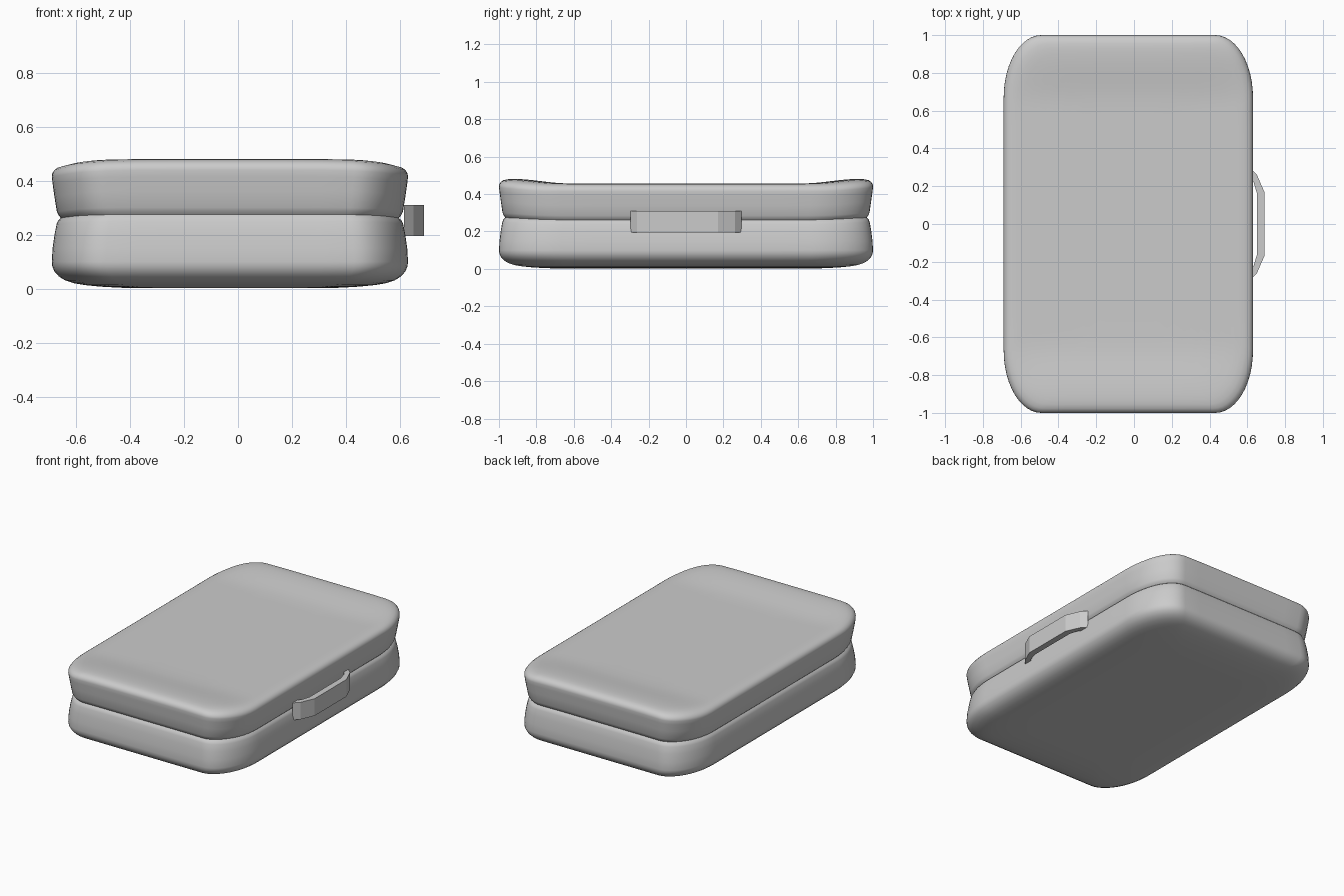
import bpy, bmesh, math

if "Cube" in bpy.data.objects:
    bpy.data.objects.remove(bpy.data.objects["Cube"])

HX, HY, CX = 0.66, 1.0, -0.03   # case half sizes and x offset
RX, RY = 0.20, 0.33             # plan corner radii


def smoothstep(a, b, v):
    t = min(1, max(0, (v - a) / (b - a)))
    return t * t * (3 - 2 * t)


def outline():
    # rounded rectangle with elliptical corners and subdivided straight sides
    corners = []
    for k, (sx, sy) in enumerate([(1, 1), (-1, 1), (-1, -1), (1, -1)]):
        for i in range(13):
            a = math.pi / 2 * (k + i / 12)
            corners.append((sx * (HX - RX) + RX * math.cos(a),
                            sy * (HY - RY) + RY * math.sin(a), i == 12))
    pts = []
    for i, (x, y, last) in enumerate(corners):
        pts.append((x, y))
        if last:
            nx, ny, _ = corners[(i + 1) % len(corners)]
            pts += [(x + (nx - x) * t / 8, y + (ny - y) * t / 8) for t in range(1, 8)]
    return pts


def finish(bm, name, angle):
    bmesh.ops.recalc_face_normals(bm, faces=bm.faces)
    me = bpy.data.meshes.new(name)
    bm.to_mesh(me)
    bm.free()
    ob = bpy.data.objects.new(name, me)
    bpy.context.collection.objects.link(ob)
    if angle:
        bpy.ops.object.select_all(action='DESELECT')
        ob.select_set(True)
        bpy.context.view_layer.objects.active = ob
        bpy.ops.object.shade_smooth_by_angle(angle=math.radians(angle))
    return ob


# Case body: lofted rings (inset, height), pinched at the seam, ends of lid raised
profile = [
    (0.45, 0.002), (0.33, 0.002), (0.25, 0.004), (0.18, 0.008), (0.12, 0.014),
    (0.08, 0.021), (0.05, 0.031), (0.027, 0.045), (0.01, 0.064), (0.002, 0.083),
    (0, 0.10), (0.003, 0.15), (0.010, 0.20), (0.018, 0.24), (0.024, 0.253),
    (0.034, 0.262), (0.026, 0.271), (0.019, 0.285), (0.010, 0.34), (0.003, 0.39),
    (0, 0.415), (0.002, 0.428), (0.010, 0.440), (0.023, 0.449), (0.045, 0.454),
    (0.07, 0.456), (0.10, 0.456), (0.14, 0.456), (0.18, 0.456), (0.23, 0.456),
    (0.28, 0.456), (0.34, 0.456), (0.42, 0.456), (0.50, 0.456)]
bm = bmesh.new()
rings = []
for d, z in profile:
    ring = []
    for px, py in outline():
        x, y = px * (HX - d) / HX, py * (HY - d) / HY
        w = min(1, max(0, (z - 0.15) / 0.2))
        lift = 0.025 * smoothstep(0.62, 0.92, abs(y)) * max(0, 1 - (abs(x) / HX) ** 6)
        ring.append(bm.verts.new((CX + x, y, z + w * lift)))
    rings.append(ring)
for a, b in zip(rings, rings[1:]):
    for i in range(len(a)):
        j = (i + 1) % len(a)
        bm.faces.new((a[i], a[j], b[j], b[i]))
bm.faces.new(rings[0])
bm.faces.new(rings[-1])
finish(bm, "case_body", 40)

# Carry handle: mirrored flat-faced strap, extruded in z
half = [((0.615, 0.298), (0.615, 0.245)), ((0.65, 0.262), (0.632, 0.225)),
        ((0.69, 0.17), (0.65, 0.165))]
path = half + [((o[0], -o[1]), (i[0], -i[1])) for o, i in reversed(half)]
bm = bmesh.new()
sections = [[bm.verts.new((*p, z)) for p, z in
             ((o, 0.195), (o, 0.31), (i, 0.31), (i, 0.195))] for o, i in path]
for a, b in zip(sections, sections[1:]):
    for k in range(4):
        m = (k + 1) % 4
        bm.faces.new((a[k], a[m], b[m], b[k]))
bm.faces.new(sections[0])
bm.faces.new(sections[-1])
finish(bm, "carry_handle", None)
